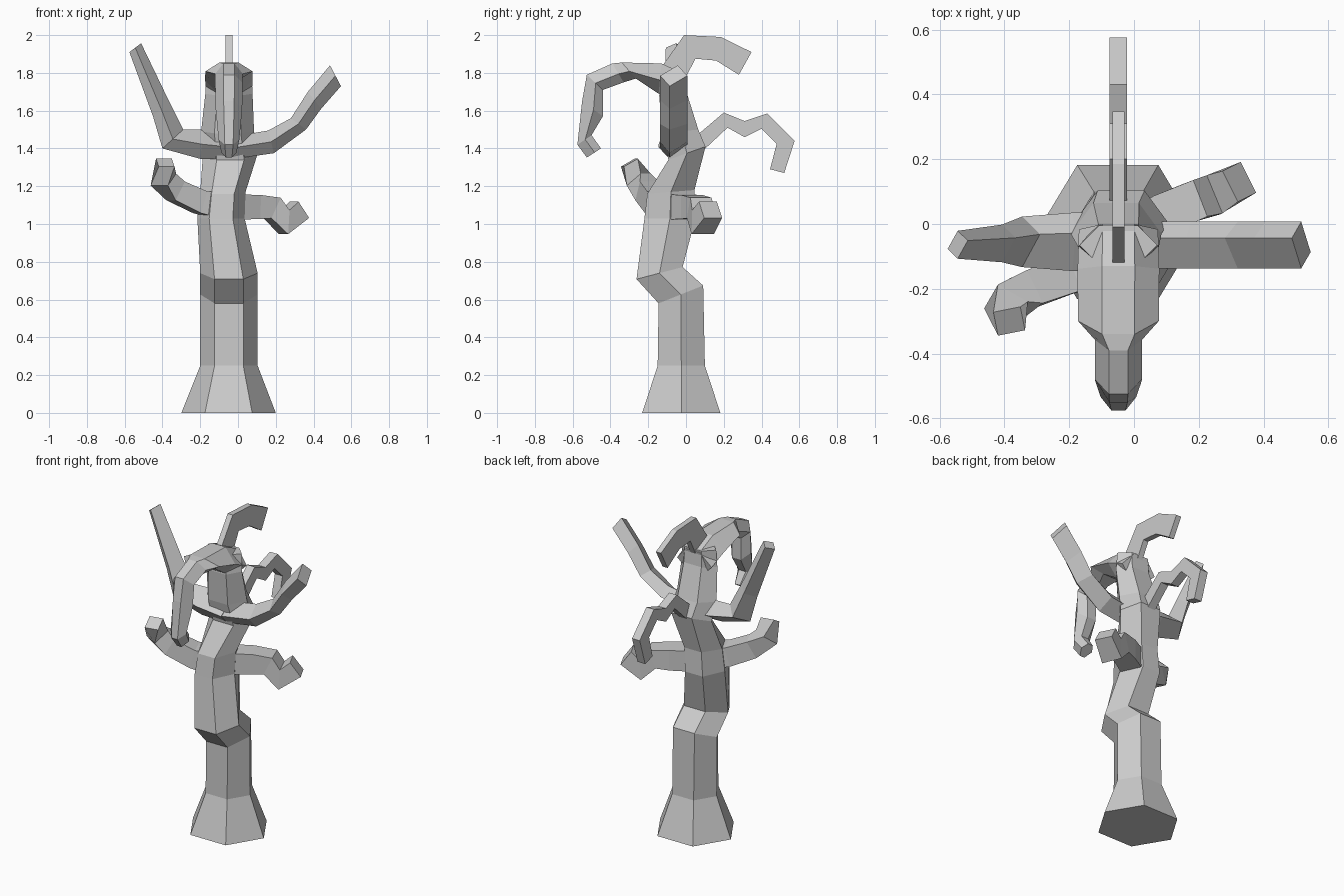
import bpy
import bmesh
import math
from mathutils import Vector

cube = bpy.data.objects.get("Cube")
if cube:
    bpy.data.objects.remove(cube, do_unlink=True)

bark = bpy.data.materials.new("grey_bark")
bark.use_nodes = True
grey = (0.6, 0.6, 0.6, 1)
bark.diffuse_color = grey
bark.node_tree.nodes["Principled BSDF"].inputs["Base Color"].default_value = grey


def loft(name, rings):
    """Skin a list of equal-sized point rings into a closed flat-shaded solid."""
    bm = bmesh.new()
    loops = [[bm.verts.new(p) for p in ring] for ring in rings]
    count = len(loops[0])
    for low, high in zip(loops, loops[1:]):
        for i in range(count):
            j = (i + 1) % count
            bm.faces.new((low[i], low[j], high[j], high[i]))
    bm.faces.new(loops[0])
    bm.faces.new(loops[-1])
    bmesh.ops.recalc_face_normals(bm, faces=bm.faces)
    mesh = bpy.data.meshes.new(name)
    bm.to_mesh(mesh)
    bm.free()
    mesh.materials.append(bark)
    bpy.context.collection.objects.link(bpy.data.objects.new(name, mesh))


def trunk_ring(x, y, z, rx, ry, tilt):
    """Hexagon with corners on the x axis; tilt raises its back edge."""
    ring = []
    for k in range(6):
        a = math.radians(60 * k)
        s = math.sin(a) / math.sin(math.radians(60))
        ring.append((x + rx * math.cos(a), y + ry * s, z + tilt * s))
    return ring


def branch(name, section, place, pairs):
    """Branch in one plane: each pair is upper point, lower point, depth centre, half depth.
    A section corner is (height from lower to upper, depth from -1 to 1)."""
    rings = []
    for up, low, mid, half in pairs:
        u, l = Vector(up), Vector(low)
        rings.append([place(*l.lerp(u, h), mid + half * d) for h, d in section])
    loft(name, rings)


def limb(name, path, spin):
    """Four-sided branch along a free path of (point, radius)."""
    pts = [Vector(p) for p, r in path]
    rings = []
    for i, (p, r) in enumerate(path):
        t = (pts[min(i + 1, len(pts) - 1)] - pts[max(i - 1, 0)]).normalized()
        side = t.cross(Vector((0, 0, 1))).normalized()
        up = side.cross(t)
        angles = [math.radians(spin + 90 * k) for k in range(4)]
        rings.append([pts[i] + (side * math.cos(a) + up * math.sin(a)) * r for a in angles])
    loft(name, rings)


def in_yz(y, z, x):
    return (x, y, z)


def in_xz(x, z, y):
    return (x, y, z)


BOX = [(0, -1), (0, 1), (1, 1), (1, -1)]
DIAMOND = [(0, -0.3), (0.5, -1), (1, 0.3), (0.5, 1)]
HEX = [(0, -0.45), (0.45, -1), (1, -0.4), (1, 0.4), (0.45, 1), (0, 0.45)]
MID = -0.048

# Crooked trunk with flared foot
loft("trunk", [trunk_ring(*r) for r in [
    (-0.05, -0.025, 0, 0.25, 0.207, 0),
    (-0.048, -0.025, 0.25, 0.152, 0.125, 0),
    (-0.048, -0.027, 0.627, 0.152, 0.118, 0.047),
    (-0.048, -0.14, 0.74, 0.152, 0.122, 0.032),
    (-0.09, -0.085, 1.03, 0.125, 0.135, 0),
    (-0.08, -0.08, 1.17, 0.12, 0.125, 0.01),
    (-0.04, 0.005, 1.375, 0.145, 0.098, 0.035),
    (-0.055, -0.03, 1.49, 0.14, 0.095, 0.01),
    (MID, -0.07, 1.69, 0.125, 0.072, 0.01),
    (MID, -0.065, 1.8, 0.12, 0.06, 0),
]])

# Hooked crown branch reaching forward and down
branch("front_hook_branch", HEX, in_yz, [
    ((0, 1.79), (-0.03, 1.64), MID, 0.122),
    ((-0.13, 1.85), (-0.145, 1.69), MID, 0.126),
    ((-0.34, 1.855), (-0.265, 1.77), MID, 0.125),
    ((-0.39, 1.85), (-0.33, 1.75), MID, 0.073),
    ((-0.525, 1.79), (-0.44, 1.71), MID, 0.073),
    ((-0.55, 1.65), (-0.44, 1.57), MID, 0.07),
    ((-0.575, 1.42), (-0.5, 1.47), MID, 0.055),
    ((-0.525, 1.352), (-0.45, 1.4), MID, 0.04),
])

# Thin branches on the back
branch("top_back_branch", BOX, in_yz, [
    ((-0.13, 1.83), (-0.01, 1.76), MID, 0.018),
    ((-0.01, 2.0), (0.05, 1.875), MID, 0.018),
    ((0.185, 1.99), (0.16, 1.865), MID, 0.018),
    ((0.347, 1.91), (0.28, 1.79), MID, 0.018),
])
branch("rear_zigzag_branch", BOX, in_yz, [
    ((0, 1.42), (0.06, 1.36), MID, 0.027),
    ((0.2, 1.59), (0.22, 1.51), MID, 0.027),
    ((0.31, 1.545), (0.31, 1.46), MID, 0.027),
    ((0.43, 1.585), (0.4, 1.505), MID, 0.027),
    ((0.575, 1.44), (0.48, 1.425), MID, 0.027),
    ((0.52, 1.27), (0.445, 1.29), MID, 0.027),
])

# Large raised side branches
branch("left_upper_branch", DIAMOND, in_xz, [
    ((-0.04, 1.46), (-0.02, 1.345), -0.065, 0.072),
    ((0.16, 1.495), (0.19, 1.375), -0.065, 0.072),
    ((0.28, 1.56), (0.36, 1.5), -0.065, 0.072),
    ((0.37, 1.7), (0.44, 1.61), -0.065, 0.072),
    ((0.487, 1.84), (0.545, 1.73), -0.065, 0.072),
])
branch("right_upper_branch", DIAMOND, in_xz, [
    ((-0.02, 1.47), (-0.02, 1.34), -0.055, 0.09),
    ((-0.18, 1.5), (-0.2, 1.345), -0.055, 0.09),
    ((-0.29, 1.5), (-0.4, 1.4), -0.055, 0.078),
    ((-0.365, 1.65), (-0.45, 1.57), -0.06, 0.058),
    ((-0.513, 1.957), (-0.575, 1.91), -0.064, 0.043),
])

# Short crooked limbs at mid height
limb("left_lower_branch", [
    ((-0.06, -0.06, 1.09), 0.095),
    ((0.09, 0.03, 1.09), 0.09),
    ((0.18, 0.07, 1.085), 0.085),
    ((0.245, 0.09, 1.01), 0.09),
    ((0.325, 0.13, 1.075), 0.075),
], 45)
limb("right_lower_branch", [
    ((-0.06, -0.1, 1.09), 0.1),
    ((-0.2, -0.155, 1.115), 0.085),
    ((-0.33, -0.205, 1.175), 0.08),
    ((-0.395, -0.25, 1.235), 0.075),
    ((-0.385, -0.3, 1.325), 0.06),
], 45)
